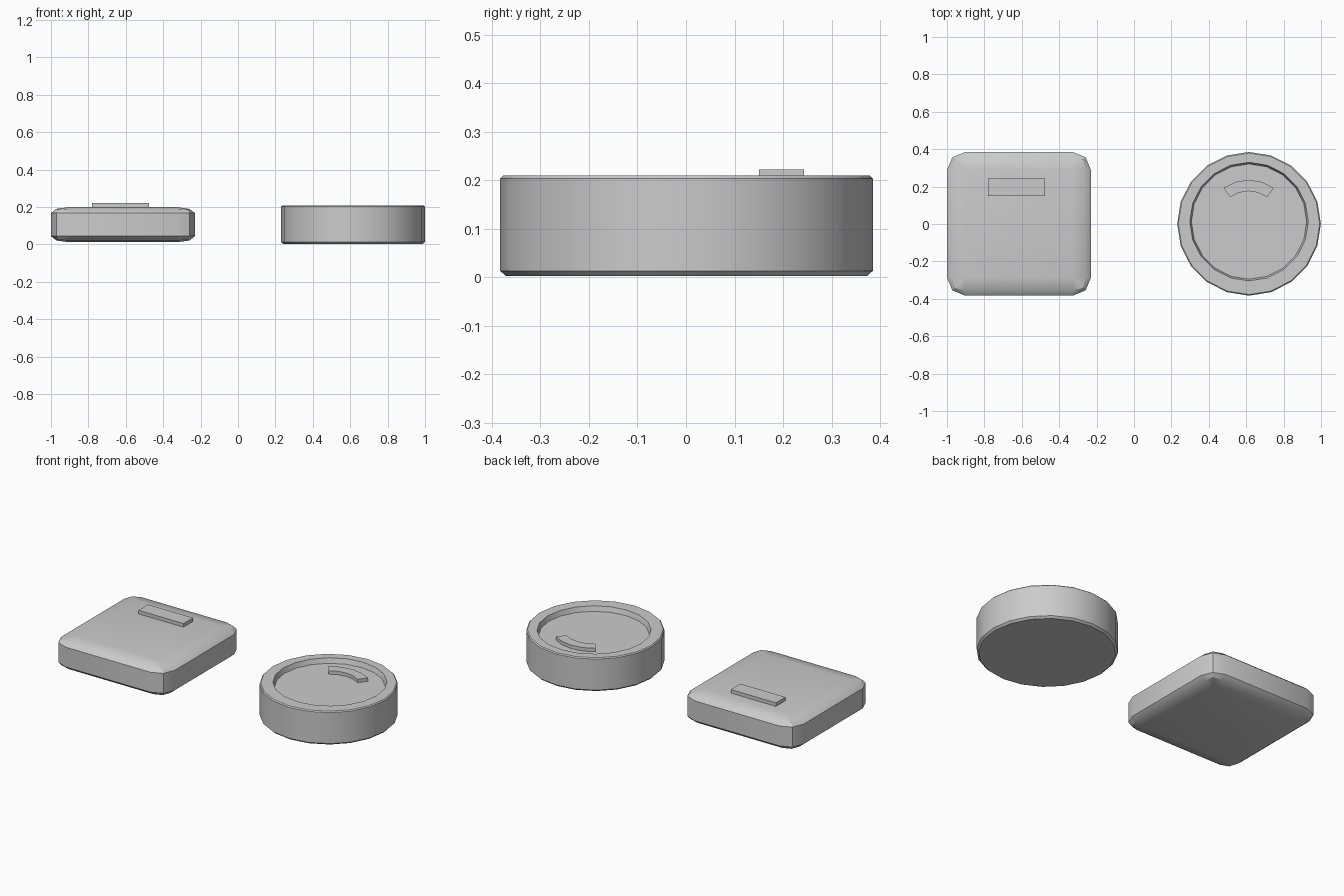
import bpy, bmesh
from math import sin, cos, pi, radians

if "Cube" in bpy.data.objects:
    bpy.data.objects.remove(bpy.data.objects["Cube"])


def finish(name, bm, angle=None):
    bmesh.ops.recalc_face_normals(bm, faces=bm.faces)
    me = bpy.data.meshes.new(name)
    bm.to_mesh(me)
    bm.free()
    ob = bpy.data.objects.new(name, me)
    bpy.context.collection.objects.link(ob)
    if angle:
        bpy.ops.object.select_all(action='DESELECT')
        bpy.context.view_layer.objects.active = ob
        ob.select_set(True)
        bpy.ops.object.shade_smooth_by_angle(angle=radians(angle))
    return ob


def box(size, center, bevel=0, zscale=1):
    # zscale flattens the bevel vertically while keeping the final size
    bm = bmesh.new()
    bmesh.ops.create_cube(bm, size=1)
    bmesh.ops.scale(bm, verts=bm.verts, vec=(size[0], size[1], size[2] / zscale))
    if bevel:
        bmesh.ops.bevel(bm, geom=bm.edges[:], offset=bevel, segments=2,
                        profile=0.5, affect='EDGES')
    bmesh.ops.scale(bm, verts=bm.verts, vec=(1, 1, zscale))
    bmesh.ops.translate(bm, verts=bm.verts, vec=center)
    return bm


# square puck: flattened rounded block with a raised bar
finish("square_body", box((0.77, 0.768, 0.188), (-0.615, 0.001, 0.106), 0.097, 0.34), 32)
finish("square_bar", box((0.305, 0.093, 0.032), (-0.628, 0.197, 0.206)))

# round puck: 20-sided turned profile (radius, z, y shift) with a recessed top
CX, SIDES = 0.615, 20
profile = [(0.372, 0.003, 0), (0.384, 0.014, 0), (0.384, 0.204, 0), (0.378, 0.21, 0),
           (0.317, 0.21, 0.012), (0.308, 0.18, 0.012)]
bm = bmesh.new()
rings = [[bm.verts.new((CX + r * cos(2 * pi * i / SIDES),
                        dy + r * sin(2 * pi * i / SIDES), z)) for i in range(SIDES)]
         for r, z, dy in profile]
for a, b in zip(rings, rings[1:]):
    for i in range(SIDES):
        j = (i + 1) % SIDES
        bm.faces.new((a[i], a[j], b[j], b[i]))
bm.faces.new(rings[0][::-1])
bm.faces.new(rings[-1])
bmesh.ops.translate(bm, verts=bm.verts, vec=(0, 0.001, -0.001))
finish("round_body", bm, 30)

# curved bar inside the recess
bm = bmesh.new()
angles = [radians(90 + 18 * k) for k in range(-2, 3)]
outline = [(0.228, a) for a in angles] + [(0.168, a) for a in reversed(angles)]
face = bm.faces.new([bm.verts.new((CX - 0.002 + r * cos(a), 0.008 + r * sin(a), 0.175))
                     for r, a in outline])
ext = bmesh.ops.extrude_face_region(bm, geom=[face])
bmesh.ops.translate(bm, vec=(0, 0, 0.025),
                    verts=[v for v in ext["geom"] if isinstance(v, bmesh.types.BMVert)])
finish("round_arc_bar", bm)
